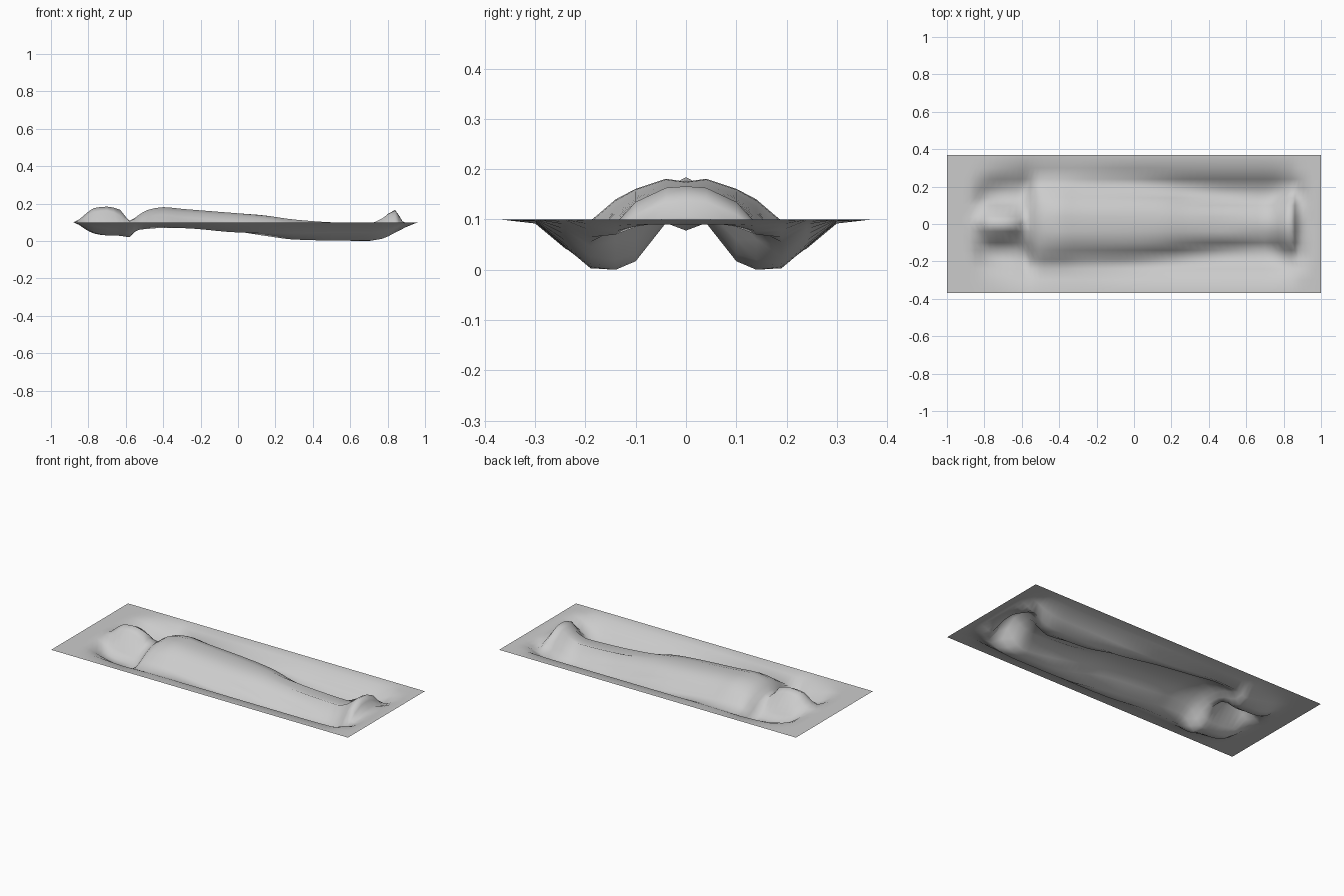
import bpy, bmesh

if "Cube" in bpy.data.objects:
    bpy.data.objects.remove(bpy.data.objects["Cube"])

# Half cross-section columns (distance from the centre line), rim added at the end
COLS = [0, 0.04, 0.10, 0.14, 0.19, 0.24, 0.30]
RIM_Y, RIM_Z = 0.37, 0.1
FLAT = [100] * 7

# Cross-sections: x -> heights in thousandths at each column
HEAD = {
    -0.82: [140, 120, 75, 65, 72, 92, 100],
    -0.77: [176, 156, 70, 40, 45, 80, 100],
    -0.70: [184, 163, 60, 30, 30, 65, 97],
    -0.63: [167, 135, 55, 30, 28, 52, 94],
    -0.58: [108, 104, 70, 38, 20, 42, 92],
}
TORSO = {
    -0.53: [140, 140, 125, 108, 80, 60, 92],
    -0.48: [166, 167, 150, 132, 98, 65, 93],
    -0.40: [175, 181, 161, 140, 97, 70, 94],
    -0.30: [168, 172, 153, 128, 85, 69, 95],
    0.00: [148, 148, 133, 103, 50, 46, 96],
}
LEGS = {
    0.15: [136, 135, 117, 80, 27, 43, 96],
    0.30: [109, 115, 80, 38, 8, 43, 96],
    0.50: [82, 100, 40, 5, 3, 45, 96],
    0.70: [78, 93, 17, 0, 3, 45, 96],
}
FEET = {
    0.77: [118, 120, 60, 20, 12, 50, 97],
    0.84: [166, 163, 135, 92, 45, 70, 99],
    0.88: [105, 103, 85, 70, 65, 90, 100],
    0.93: [90, 90, 90, 88, 90, 98, 100],
}
stations = {-1.0: FLAT, -0.88: FLAT, 0.97: FLAT, 1.0: FLAT}
for part in (HEAD, TORSO, LEGS, FEET):
    stations.update(part)
XS = sorted(stations)


def monotone(xs, vs, x):
    """Smooth interpolation without overshoot."""
    d = [(vs[i + 1] - vs[i]) / (xs[i + 1] - xs[i]) for i in range(len(xs) - 1)]
    m = [0.0] * len(xs)
    for i in range(1, len(xs) - 1):
        if d[i - 1] * d[i] > 0:
            m[i] = 2 * d[i - 1] * d[i] / (d[i - 1] + d[i])
    i = max(k for k in range(len(xs) - 1) if xs[k] <= x)
    h = xs[i + 1] - xs[i]
    t = (x - xs[i]) / h
    return ((2*t**3 - 3*t**2 + 1) * vs[i] + (t**3 - 2*t**2 + t) * h * m[i]
            + (3*t**2 - 2*t**3) * vs[i + 1] + (t**3 - t**2) * h * m[i + 1])


# Sample along the length: every station plus in-between rows
rows = []
for a, b in zip(XS, XS[1:]):
    n = max(2, round((b - a) / 0.04))
    rows += [a + (b - a) * k / n for k in range(n)]
rows.append(XS[-1])

# Relief sheet: one half lofted through the sections, mirrored across y
bm = bmesh.new()
grid = []
for x in rows:
    hs = [monotone(XS, [stations[s][c] for s in XS], x) / 1000 for c in range(7)]
    line = [bm.verts.new((x, -y, z)) for y, z in zip(COLS, hs)]
    line.append(bm.verts.new((x, -RIM_Y, RIM_Z)))
    grid.append(line)
for r0, r1 in zip(grid, grid[1:]):
    for j in range(7):
        bm.faces.new((r0[j], r0[j + 1], r1[j + 1], r1[j]))
mesh = bpy.data.meshes.new("reclining_figure_relief")
bm.to_mesh(mesh)
bm.free()

obj = bpy.data.objects.new("reclining_figure_relief", mesh)
bpy.context.collection.objects.link(obj)
mirror = obj.modifiers.new("mirror_halves", 'MIRROR')
mirror.use_axis = (False, True, False)
mirror.merge_threshold = 0.0005
for p in mesh.polygons:
    p.use_smooth = True
